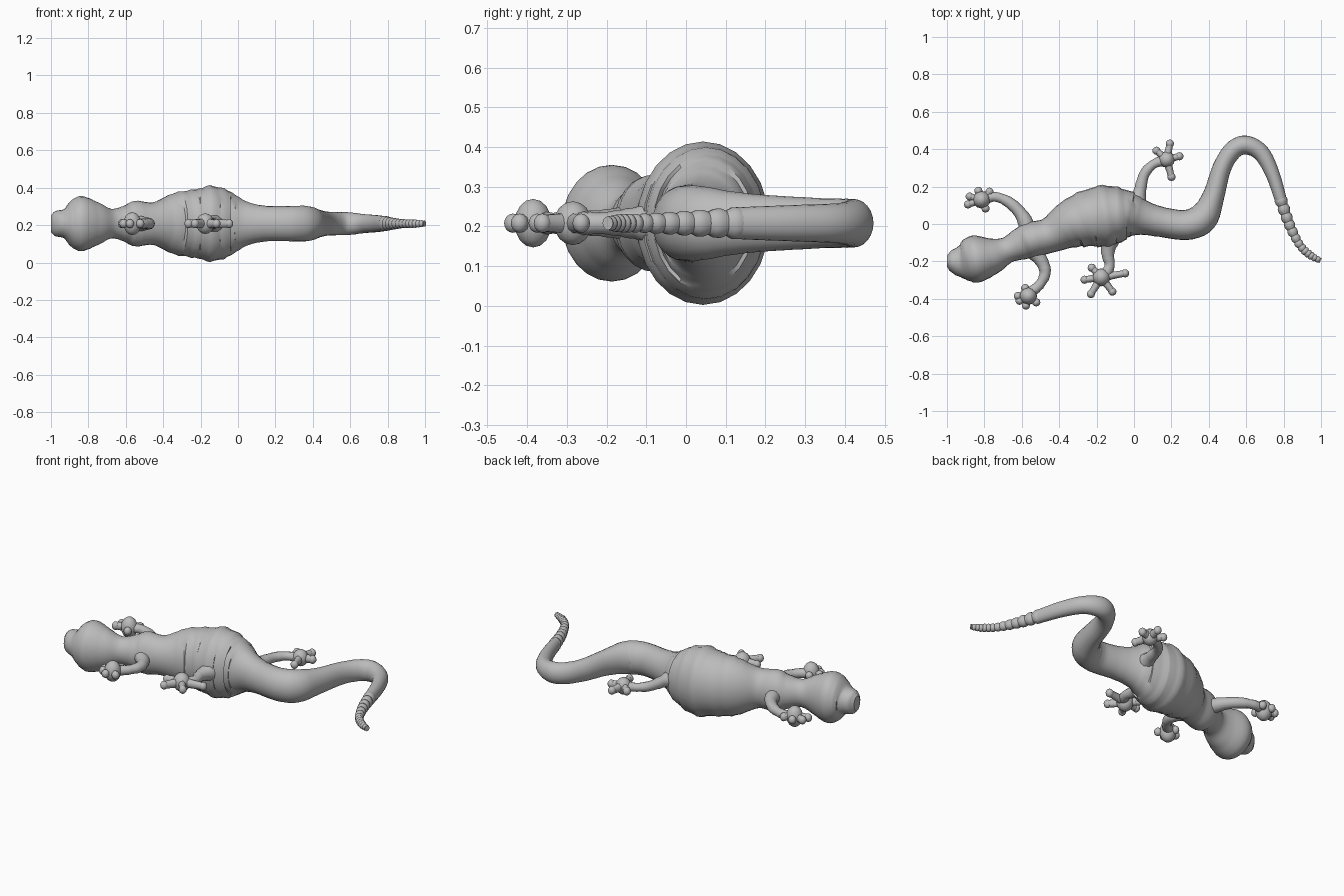
import bpy
import bmesh
import math
import random
from mathutils import Vector

random.seed(4)
MID = 0.208  # height of the flat centre plane of the animal

if "Cube" in bpy.data.objects:
    bpy.data.objects.remove(bpy.data.objects["Cube"], do_unlink=True)

grey = bpy.data.materials.new("clay grey")
grey.use_nodes = True
grey.diffuse_color = (0.5, 0.5, 0.5, 1)
grey.node_tree.nodes["Principled BSDF"].inputs["Base Color"].default_value = (0.5, 0.5, 0.5, 1)


def spline(points, steps):
    """Catmull-Rom interpolation through tuples of any length."""
    pts = [Vector(p) for p in points]
    pts = [2 * pts[0] - pts[1]] + pts + [2 * pts[-1] - pts[-2]]
    out = []
    for a, b, c, d in zip(pts, pts[1:], pts[2:], pts[3:]):
        for i in range(steps):
            t = i / steps
            out.append(0.5 * (2 * b + (c - a) * t + (2 * a - 5 * b + 4 * c - d) * t * t
                              + (3 * b - a - 3 * c + d) * t ** 3))
    return out + [pts[-2]]


def finish(name, bm, angle=35):
    bmesh.ops.recalc_face_normals(bm, faces=bm.faces)
    mesh = bpy.data.meshes.new(name)
    bm.to_mesh(mesh)
    bm.free()
    mesh.materials.append(grey)
    obj = bpy.data.objects.new(name, mesh)
    bpy.context.collection.objects.link(obj)
    bpy.ops.object.select_all(action="DESELECT")
    obj.select_set(True)
    bpy.context.view_layer.objects.active = obj
    bpy.ops.object.shade_smooth_by_angle(angle=math.radians(angle))
    return obj


def sweep(bm, stations, sides, tweak=None):
    """Skin elliptic rings along (x, y, height radius, width radius) stations."""
    rings = []
    for i, s in enumerate(stations):
        before, after = stations[max(i - 1, 0)], stations[min(i + 1, len(stations) - 1)]
        side = Vector((before.y - after.y, after.x - before.x, 0)).normalized()
        along = Vector((side.y, -side.x, 0))
        grow, lean = tweak(i, s) if tweak else (1, 0)
        ring = []
        for k in range(sides):
            a = math.tau * k / sides
            co = Vector((s.x, s.y, MID)) + (side + along * lean) * s.w * grow * math.cos(a)
            co.z += s.z * grow * math.sin(a)
            ring.append(bm.verts.new(co))
        rings.append(ring)
    for r, q in zip(rings, rings[1:]):
        for k in range(sides):
            n = (k + 1) % sides
            bm.faces.new((r[k], r[n], q[n], q[k]))
    bm.faces.new(rings[0])
    bm.faces.new(rings[-1])


def ball(bm, x, y, r, height=1.0):
    made = bmesh.ops.create_uvsphere(bm, u_segments=12, v_segments=8, radius=r)["verts"]
    for v in made:
        v.co = Vector((v.co.x + x, v.co.y + y, v.co.z * height + MID))


# Head, torso and tail: one winding tube
spine = [
    (-1.0, -0.2, 0.045, 0.03), (-0.975, -0.2, 0.068, 0.06), (-0.93, -0.2, 0.078, 0.085),
    (-0.89, -0.195, 0.125, 0.115), (-0.835, -0.185, 0.147, 0.125), (-0.76, -0.17, 0.12, 0.1),
    (-0.68, -0.14, 0.08, 0.07), (-0.61, -0.11, 0.095, 0.085), (-0.55, -0.085, 0.122, 0.095),
    (-0.45, -0.06, 0.115, 0.095), (-0.34, -0.005, 0.165, 0.13), (-0.23, 0.03, 0.188, 0.16),
    (-0.13, 0.045, 0.204, 0.165), (-0.04, 0.05, 0.175, 0.135), (0.04, 0.035, 0.12, 0.095),
    (0.15, 0.01, 0.095, 0.08), (0.28, -0.005, 0.094, 0.08), (0.37, 0.035, 0.094, 0.08),
    (0.425, 0.15, 0.075, 0.058), (0.47, 0.3, 0.065, 0.05), (0.53, 0.395, 0.062, 0.05),
    (0.6, 0.422, 0.06, 0.05), (0.68, 0.38, 0.05, 0.045), (0.74, 0.27, 0.046, 0.038),
    (0.785, 0.13, 0.04, 0.032),
]


def pleats(i, s):
    # Uneven folds gather on the belly, gentle ones elsewhere
    if -0.36 < s.x < 0.02 and s.y > -0.02:
        return 1 + random.uniform(-0.035, 0.01), random.uniform(-0.12, 0.12)
    return 1 + random.uniform(-0.012, 0.008), random.uniform(-0.03, 0.03)


body = bmesh.new()
sweep(body, spline(spine, 5), 24, pleats)
finish("body", body)

# Ringed tail tip
tip = [(0.78, 0.145, 0.04, 0.033), (0.83, 0, 0.03, 0.028), (0.885, -0.11, 0.023, 0.022),
       (0.94, -0.165, 0.022, 0.021), (0.998, -0.197, 0.016, 0.014)]
tail = bmesh.new()
sweep(tail, spline(tip, 10), 14, lambda i, s: (1.06 if i % 3 else 0.86, 0))
finish("tail_tip", tail)

# Legs: path of (x, y, radius), foot centre with radius and height, toe ends
limbs = {
    "front_right": ([(-0.56, -0.05, 0.05), (-0.595, 0.04, 0.036), (-0.66, 0.11, 0.03),
                     (-0.74, 0.145, 0.025), (-0.81, 0.13, 0.03)],
                    (-0.815, 0.13, 0.047, 1.3),
                    [(-0.9, 0.1), (-0.89, 0.15), (-0.835, 0.185), (-0.765, 0.18), (-0.79, 0.075)]),
    "front_left": ([(-0.57, -0.11, 0.05), (-0.5, -0.19, 0.036), (-0.475, -0.26, 0.03),
                    (-0.505, -0.325, 0.026), (-0.56, -0.37, 0.03)],
                   (-0.565, -0.385, 0.047, 1.3),
                   [(-0.585, -0.335), (-0.63, -0.385), (-0.62, -0.415), (-0.58, -0.445), (-0.515, -0.425)]),
    "hind_right": ([(0.0, 0.06, 0.07), (0.03, 0.17, 0.036), (0.055, 0.265, 0.028),
                    (0.105, 0.32, 0.025), (0.18, 0.345, 0.03)],
                   (0.175, 0.345, 0.044, 1.1),
                   [(0.11, 0.4), (0.195, 0.445), (0.255, 0.365), (0.205, 0.235), (0.12, 0.335)]),
    "hind_left": ([(-0.12, -0.03, 0.07), (-0.14, -0.15, 0.036), (-0.13, -0.22, 0.028),
                   (-0.15, -0.265, 0.03), (-0.18, -0.285, 0.03)],
                  (-0.175, -0.285, 0.048, 1.15),
                  [(-0.28, -0.3), (-0.24, -0.39), (-0.105, -0.375), (-0.025, -0.26), (-0.235, -0.225)]),
}
for name, (path, foot, toes) in limbs.items():
    leg = bmesh.new()
    sweep(leg, spline([(x, y, r, r) for x, y, r in path], 5), 12,
          lambda i, s: (1 + random.uniform(-0.05, 0.05), random.uniform(-0.1, 0.1)))
    finish(name + "_leg", leg)

    paw = bmesh.new()
    fx, fy, fr, fh = foot
    ball(paw, fx, fy, fr, fh)
    for tx, ty in toes:
        # Each toe tapers, then swells into a round pad
        mx, my = (fx + tx) / 2, (fy + ty) / 2
        ex, ey = tx + (fx - tx) * 0.15, ty + (fy - ty) * 0.15
        sweep(paw, spline([(fx, fy, 0.028, 0.026), (mx, my, 0.024, 0.019),
                           (ex, ey, 0.021, 0.018)], 4), 10)
        ball(paw, ex, ey, 0.022, 1.1)
    finish(name + "_foot", paw, 50)
